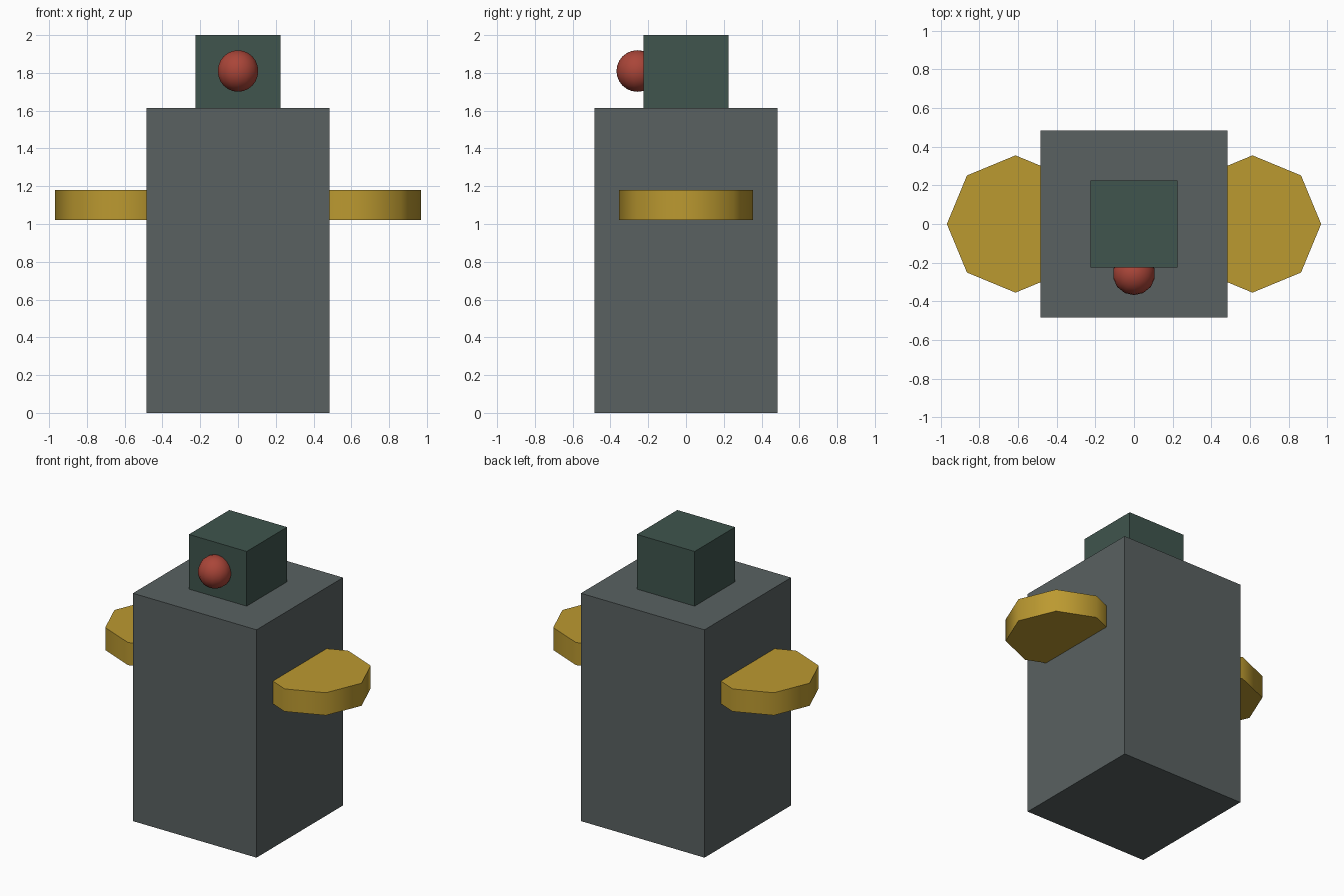
import bpy
from math import radians

if "Cube" in bpy.data.objects:
    bpy.data.objects.remove(bpy.data.objects["Cube"])


def finish(obj, name, color, smooth=None):
    obj.name = name
    bpy.ops.object.transform_apply(location=False, rotation=True, scale=True)
    mat = bpy.data.materials.new(name + "_paint")
    mat.diffuse_color = color
    mat.use_nodes = True
    mat.node_tree.nodes["Principled BSDF"].inputs["Base Color"].default_value = mat.diffuse_color
    obj.data.materials.append(mat)
    if smooth:
        bpy.ops.object.shade_smooth_by_angle(angle=radians(smooth))
    return obj


def box(name, width, z0, z1, color):
    bpy.ops.mesh.primitive_cube_add(size=1, location=(0, 0, (z0 + z1) / 2))
    obj = bpy.context.object
    obj.scale = (width, width, z1 - z0)
    return finish(obj, name, color)


# Body and head blocks
box("body", 0.968, 0, 1.613, (0.10, 0.12, 0.12, 1))
box("head", 0.452, 1.613, 2.0, (0.05, 0.09, 0.075, 1))

# Round nose, partly sunk into the head
bpy.ops.mesh.primitive_uv_sphere_add(segments=14, ring_count=12, radius=0.11,
                                     location=(0, -0.258, 1.81))
finish(bpy.context.object, "nose", (0.40, 0.06, 0.04, 1), smooth=60)

# Octagonal side arms, half sunk into the body
for side, label in ((-1, "left"), (1, "right")):
    bpy.ops.mesh.primitive_cylinder_add(vertices=8, radius=0.355, depth=0.16,
                                        location=(side * 0.613, 0, 1.10))
    finish(bpy.context.object, label + "_arm", (0.50, 0.32, 0.03, 1), smooth=60)
